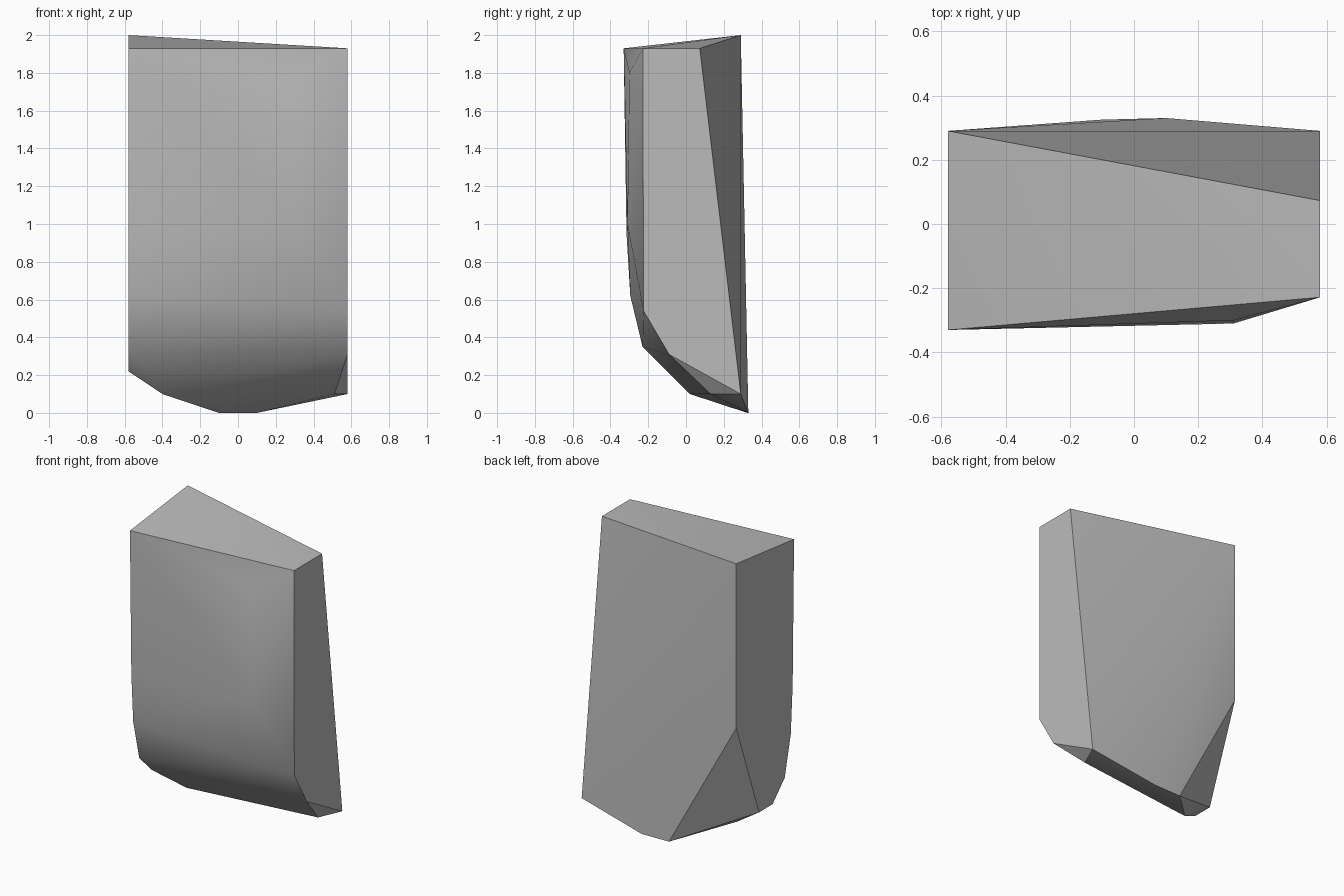
import bpy
import bmesh
import math

cube = bpy.data.objects.get("Cube")
if cube:
    bpy.data.objects.remove(cube, do_unlink=True)

# Stone material
stone = bpy.data.materials.new("stone_grey")
stone.use_nodes = True
colour = (0.5, 0.5, 0.5, 1.0)
stone.diffuse_color = colour
stone.node_tree.nodes["Principled BSDF"].inputs["Base Color"].default_value = colour

HALF = 0.58

# Side outlines as (y, z)
wide_side = [(0.29, 2.0), (-0.33, 1.93), (-0.315, 0.95), (-0.295, 0.62),
             (-0.23, 0.35), (-0.1, 0.22), (0.045, 0.22), (0.29, 0.885)]
narrow_side = [(0.073, 1.93), (-0.228, 1.93), (-0.225, 0.54),
               (-0.09, 0.31), (0.29, 0.1)]

# Bulge of the front, then the chipped underside and bottom edge
front_bulge = [(0.31, -0.30, 1.8), (0.31, -0.31, 1.0)]
underside = [(-0.4, 0.02, 0.1), (0.51, 0.13, 0.1),
             (-0.1, 0.325, 0.0), (0.1, 0.33, 0.0)]

points = [(-HALF, y, z) for y, z in wide_side]
points += [(HALF, y, z) for y, z in narrow_side]
points += front_bulge + underside

# Wrap the corner points in one faceted block
bm = bmesh.new()
for p in points:
    bm.verts.new(p)
bmesh.ops.convex_hull(bm, input=bm.verts[:])
loose = [v for v in bm.verts if not v.link_faces]
bmesh.ops.delete(bm, geom=loose, context='VERTS')
bmesh.ops.dissolve_limit(bm, angle_limit=math.radians(0.5),
                         verts=bm.verts[:], edges=bm.edges[:])
bmesh.ops.recalc_face_normals(bm, faces=bm.faces[:])

mesh = bpy.data.meshes.new("stone_block")
bm.to_mesh(mesh)
bm.free()
mesh.materials.append(stone)
block = bpy.data.objects.new("stone_block", mesh)
bpy.context.collection.objects.link(block)

# Soft shading across shallow creases, crisp at the chipped corners
bpy.ops.object.select_all(action='DESELECT')
block.select_set(True)
bpy.context.view_layer.objects.active = block
bpy.ops.object.shade_smooth_by_angle(angle=math.radians(35))
